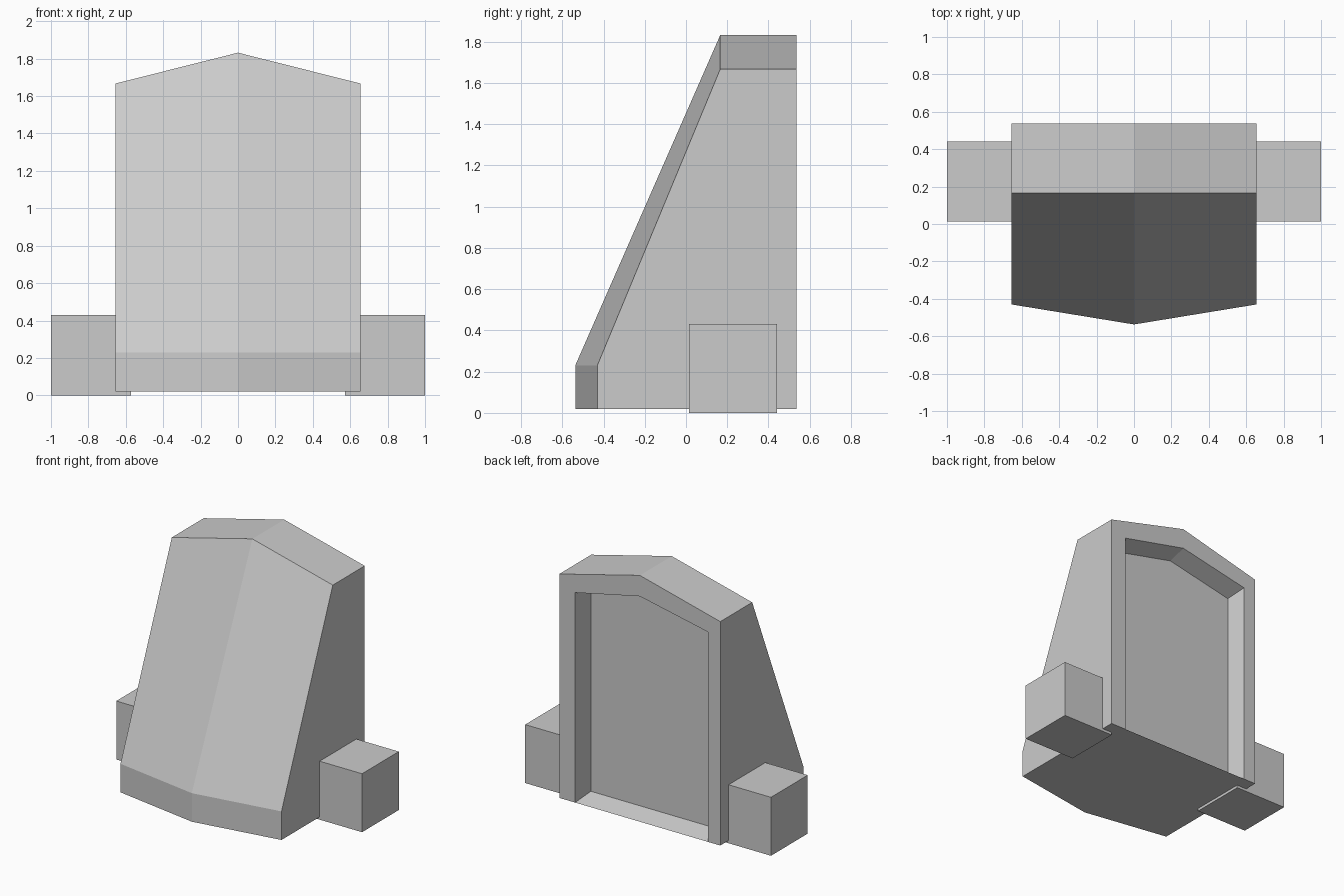
import bpy
import bmesh

if "Cube" in bpy.data.objects:
    bpy.data.objects.remove(bpy.data.objects["Cube"])


def make_object(name, bm):
    bmesh.ops.recalc_face_normals(bm, faces=bm.faces)
    mesh = bpy.data.meshes.new(name)
    bm.to_mesh(mesh)
    bm.free()
    obj = bpy.data.objects.new(name, mesh)
    bpy.context.collection.objects.link(obj)
    return obj


def arch(bm, left, right, y, eaves, peak, base):
    """Gabled outline: bottom left, top left, peak, top right, bottom right."""
    points = [(left, base), (left, eaves), (0, peak), (right, eaves), (right, base)]
    return [bm.verts.new((x, y, z)) for x, z in points]


def strip(bm, a, b):
    for i in range(len(a) - 1):
        bm.faces.new((a[i], a[i + 1], b[i + 1], b[i]))


# Main body: wedge with a creased front, gabled top and tapered recess in the back
W = 0.655
BASE = 0.02
BACK = 0.537
TAPER = 0.03
bm = bmesh.new()
outer = arch(bm, -W, W, BACK, 1.667, 1.832, BASE)
inner = arch(bm, -0.554, 0.527, BACK, 1.564, 1.678, BASE)
deep = arch(bm, -0.554 + TAPER, 0.527 - TAPER, BACK - 0.141, 1.528, 1.638, BASE + 0.037)


def front_row(side_y, mid_y, side_z, mid_z):
    return [bm.verts.new(p) for p in
            ((-W, side_y, side_z), (0, mid_y, mid_z), (W, side_y, side_z))]


low = front_row(-0.43, -0.537, BASE, BASE)
lip = front_row(-0.43, -0.537, 0.23, 0.23)
top = front_row(0.166, 0.166, 1.667, 1.832)

strip(bm, low, lip)            # short vertical lip
strip(bm, lip, top)            # sloping front
strip(bm, top, outer[1:4])     # gabled top
strip(bm, outer, inner)        # rear frame
strip(bm, inner + inner[:1], deep + deep[:1])  # recess walls and sill
bm.faces.new(deep)             # recess panel
for i, eave, foot in ((0, outer[1], outer[0]), (2, outer[3], outer[4])):
    bm.faces.new((low[i], lip[i], top[i], eave, foot))
bm.faces.new(low + [outer[4], inner[4], inner[0], outer[0]])  # underside
make_object("wedge_body", bm)

# Side blocks
for name, sign in (("left_side_block", -1), ("right_side_block", 1)):
    bm = bmesh.new()
    bmesh.ops.create_cube(bm, size=1)
    bmesh.ops.scale(bm, vec=(0.427, 0.427, 0.43), verts=bm.verts)
    bmesh.ops.translate(bm, vec=(sign * 0.7865, 0.227, 0.215), verts=bm.verts)
    make_object(name, bm)
